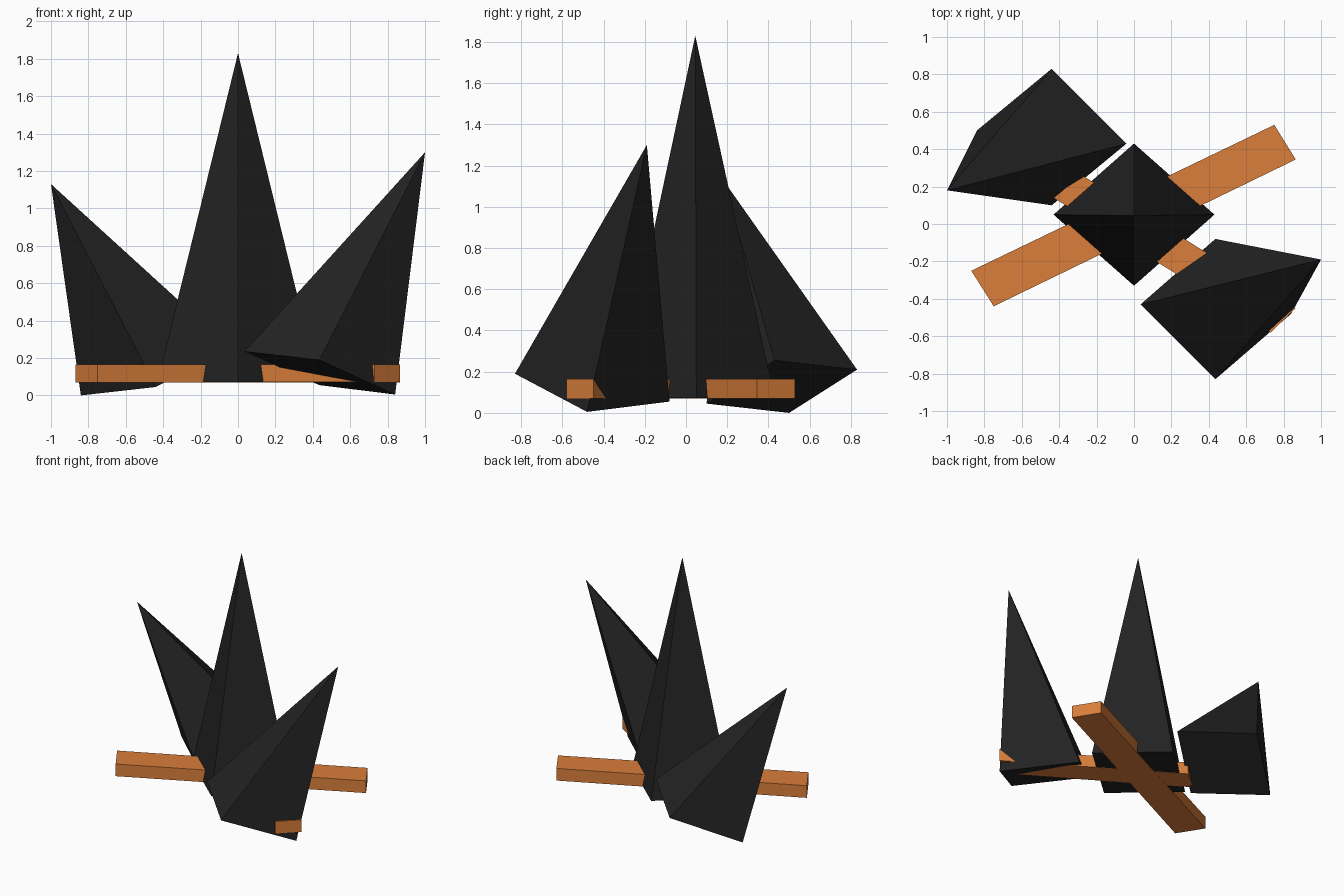
import bpy
import bmesh

if "Cube" in bpy.data.objects:
    bpy.data.objects.remove(bpy.data.objects["Cube"])


def material(name, color):
    m = bpy.data.materials.new(name)
    m.diffuse_color = (*color, 1.0)
    m.use_nodes = True
    m.node_tree.nodes["Principled BSDF"].inputs["Base Color"].default_value = m.diffuse_color
    return m


charcoal = material("charcoal", (0.017, 0.017, 0.017))
orange_wood = material("orange wood", (0.70, 0.21, 0.042))


def finish(name, bm, mat):
    bmesh.ops.recalc_face_normals(bm, faces=bm.faces)
    mesh = bpy.data.meshes.new(name)
    bm.to_mesh(mesh)
    bm.free()
    mesh.materials.append(mat)
    obj = bpy.data.objects.new(name, mesh)
    bpy.context.collection.objects.link(obj)
    return obj


def spike(name, base, apex):
    """Four-sided pyramid with a closed base."""
    bm = bmesh.new()
    ring = [bm.verts.new(p) for p in base]
    tip = bm.verts.new(apex)
    bm.faces.new(ring)
    for i in range(4):
        bm.faces.new((ring[i], ring[(i + 1) % 4], tip))
    return finish(name, bm, charcoal)


def plank(name, outline, z0, z1):
    """Flat bar: a four-cornered outline extruded upwards."""
    bm = bmesh.new()
    bottom = bm.faces.new([bm.verts.new((x, y, z0)) for x, y in outline])
    top = bmesh.ops.extrude_face_region(bm, geom=[bottom], use_keep_orig=True)
    verts = [v for v in top["geom"] if isinstance(v, bmesh.types.BMVert)]
    bmesh.ops.translate(bm, verts=verts, vec=(0, 0, z1 - z0))
    return finish(name, bm, orange_wood)


# Upright spike in the middle
spike("center_spike",
      [(0.43, 0.05, 0.073), (0, 0.43, 0.073), (-0.43, 0.05, 0.073), (0, -0.33, 0.073)],
      (0, 0.045, 1.83))

# Leaning spikes on either side
spike("right_spike",
      [(0.035, -0.43, 0.235), (0.435, -0.83, 0.19), (0.84, -0.48, 0.005), (0.435, -0.08, 0.055)],
      (1.0, -0.19, 1.30))
spike("left_spike",
      [(-0.04, 0.43, 0.255), (-0.44, 0.83, 0.21), (-0.84, 0.50, 0.0), (-0.44, 0.10, 0.045)],
      (-1.0, 0.18, 1.13))

# Crossed planks at the bottom
plank("long_plank", [(-0.87, -0.25), (-0.75, -0.44), (0.865, 0.345), (0.75, 0.53)],
      0.07, 0.165)
plank("short_plank", [(-0.43, 0.14), (0.73, -0.58), (0.865, -0.45), (-0.28, 0.262)],
      0.071, 0.164)
